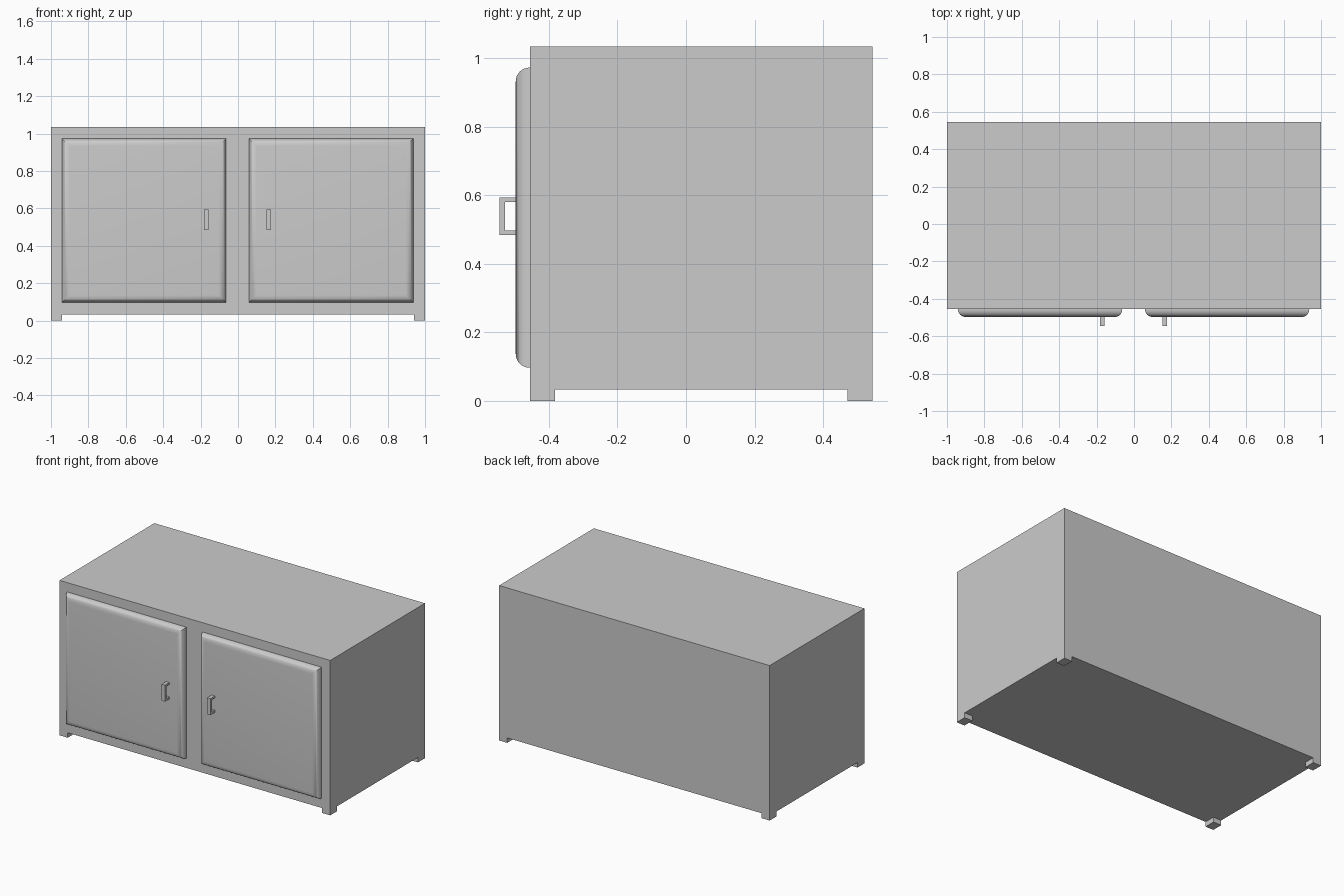
import bpy, bmesh
from mathutils import Vector

if "Cube" in bpy.data.objects:
    bpy.data.objects.remove(bpy.data.objects["Cube"])


def finish(bm, name):
    bmesh.ops.recalc_face_normals(bm, faces=bm.faces)
    me = bpy.data.meshes.new(name)
    bm.to_mesh(me)
    bm.free()
    ob = bpy.data.objects.new(name, me)
    bpy.context.collection.objects.link(ob)
    return ob


def box(lo, hi):
    bm = bmesh.new()
    bmesh.ops.create_cube(bm, size=1)
    for v in bm.verts:
        v.co = Vector([l + (c + 0.5) * (h - l) for l, h, c in zip(lo, hi, v.co)])
    return bm


# Cabinet body with four feet drawn down from the corners of its underside
bm = box((-1, -0.455, 0.033), (1, 0.545, 1.035))
for axis, pos in ((0, -0.94), (0, 0.94), (1, -0.382), (1, 0.472)):
    co, no = Vector(), Vector()
    co[axis], no[axis] = pos, 1
    bmesh.ops.bisect_plane(bm, geom=bm.verts[:] + bm.edges[:] + bm.faces[:],
                           plane_co=co, plane_no=no)
bm.normal_update()
corners = []
for f in bm.faces:
    c = f.calc_center_median()
    if f.normal.z < -0.9 and abs(c.x) > 0.94 and not -0.382 < c.y < 0.472:
        corners.append(f)
for f in bmesh.ops.extrude_discrete_faces(bm, faces=corners)["faces"]:
    for v in f.verts:
        v.co.z = 0
bmesh.ops.remove_doubles(bm, verts=bm.verts, dist=1e-5)
finish(bm, "cabinet_body")

for side, door_x, handle_x in (("left", -0.941, -0.183), ("right", 0.059, 0.153)):
    # Door with a rounded front rim
    bm = box((door_x, -0.497, 0.097), (door_x + 0.878, -0.455, 0.973))
    rim = [e for e in bm.edges if all(v.co.y < -0.49 for v in e.verts)]
    bmesh.ops.bevel(bm, geom=rim, offset=0.04, offset_type='OFFSET',
                    segments=8, profile=0.5, affect='EDGES')
    door = finish(bm, side + "_door")
    bpy.ops.object.select_all(action='DESELECT')
    door.select_set(True)
    bpy.context.view_layer.objects.active = door
    bpy.ops.object.shade_smooth_by_angle(angle=0.7)

    # Square bracket handle extruded from its side profile
    bm = bmesh.new()
    profile = [(-0.497, 0.484), (-0.545, 0.484), (-0.545, 0.594), (-0.497, 0.594),
               (-0.497, 0.58), (-0.528, 0.58), (-0.528, 0.498), (-0.497, 0.498)]
    face = bm.faces.new([bm.verts.new((handle_x, y, z)) for y, z in profile])
    ext = bmesh.ops.extrude_face_region(bm, geom=[face], use_keep_orig=True)
    moved = [g for g in ext["geom"] if isinstance(g, bmesh.types.BMVert)]
    bmesh.ops.translate(bm, verts=moved, vec=(0.024, 0, 0))
    finish(bm, side + "_handle")
